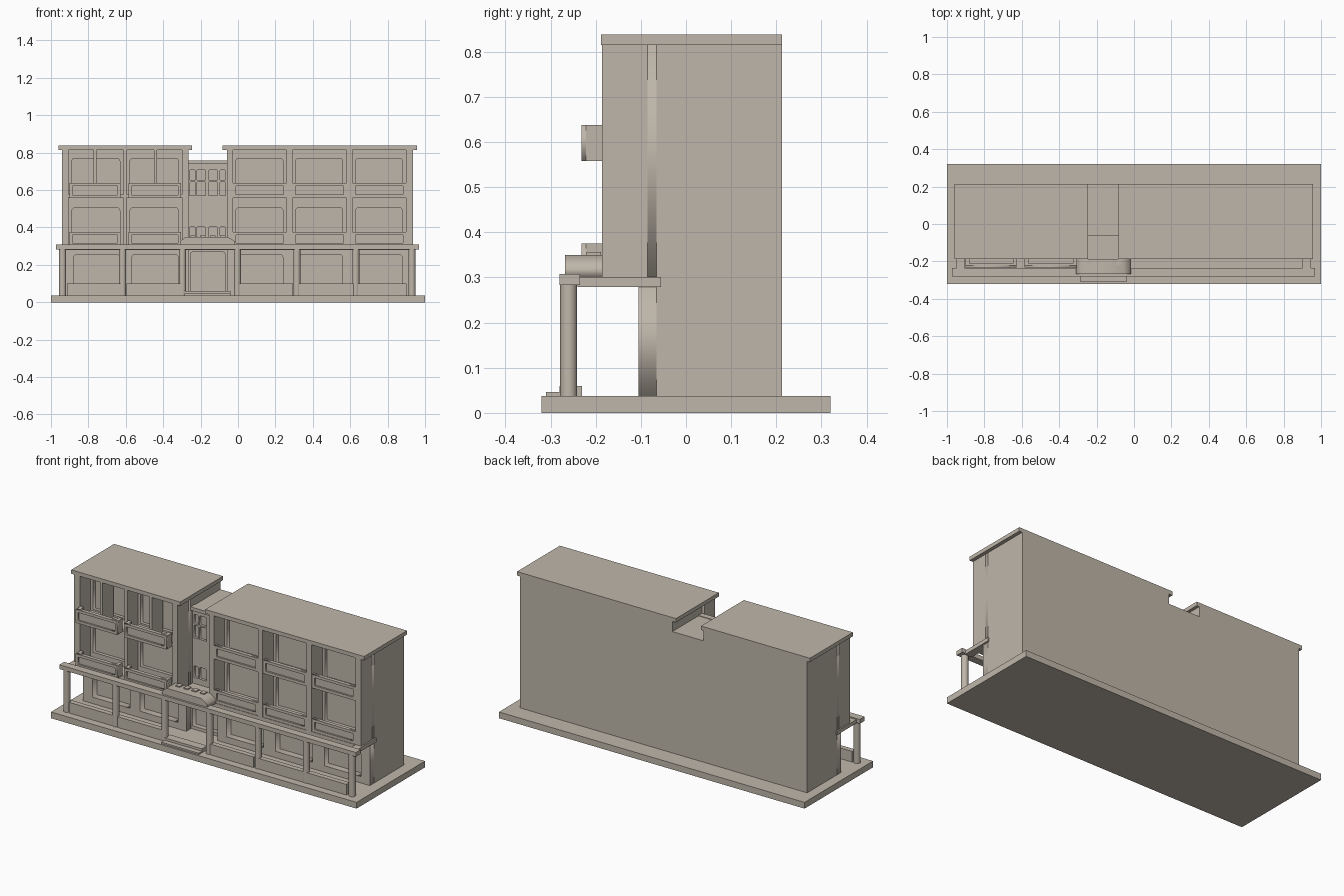
import bpy, bmesh, math

if "Cube" in bpy.data.objects:
    bpy.data.objects.remove(bpy.data.objects["Cube"])

stone = bpy.data.materials.new("beige_stone")
stone.diffuse_color = (0.52, 0.47, 0.40, 1)
stone.use_nodes = True
stone.node_tree.nodes["Principled BSDF"].inputs["Base Color"].default_value = stone.diffuse_color


def finish(name, mesh):
    mesh.materials.clear()
    mesh.materials.append(stone)
    ob = bpy.data.objects.new(name, mesh)
    bpy.context.collection.objects.link(ob)
    return ob


def box(name, x0, x1, y0, y1, z0, z1):
    bm = bmesh.new()
    bmesh.ops.create_cube(bm, size=1)
    for v in bm.verts:
        v.co = ((x0 + x1) / 2 + v.co.x * (x1 - x0),
                (y0 + y1) / 2 + v.co.y * (y1 - y0),
                (z0 + z1) / 2 + v.co.z * (z1 - z0))
    mesh = bpy.data.meshes.new(name)
    bm.to_mesh(mesh)
    bm.free()
    return finish(name, mesh)


def outline(x0, x1, z0, z1, r=0.0):
    """Rectangle whose two upper corners are rounded by r."""
    pts = [(x0, z0), (x1, z0)]
    if r == 0:
        return pts + [(x1, z1), (x0, z1)]
    for cx, start in ((x1 - r, 0), (x0 + r, 90)):
        for i in range(4):
            a = math.radians(start + 30 * i)
            pts.append((cx + r * math.cos(a), z1 - r + r * math.sin(a)))
    return pts


def plate(name, loops, y0, y1):
    """Upright plate from an outer loop and hole loops, drawn in x and z."""
    cu = bpy.data.curves.new(name, 'CURVE')
    cu.dimensions = '2D'
    cu.fill_mode = 'BOTH'
    cu.extrude = (y1 - y0) / 2
    for pts in loops:
        sp = cu.splines.new('POLY')
        sp.points.add(len(pts) - 1)
        for p, (x, z) in zip(sp.points, pts):
            p.co = (x, z, 0, 1)
        sp.use_cyclic_u = True
    tmp = bpy.data.objects.new("tmp", cu)
    bpy.context.collection.objects.link(tmp)
    mesh = bpy.data.meshes.new_from_object(
        tmp.evaluated_get(bpy.context.evaluated_depsgraph_get()))
    bpy.data.objects.remove(tmp)
    for v in mesh.vertices:
        x, z, d = v.co
        v.co = (x, (y0 + y1) / 2 - d, z)
    mesh.name = name
    return finish(name, mesh)


def framed_panel(name, x0, x1, y0, z0, z1):
    """Parapet with a sunken field on its face."""
    m = 0.016
    plate(name + "_frame", [outline(x0, x1, z0, z1),
                            outline(x0 + m, x1 - m, z0 + m, z1 - m)], y0, y0 + 0.01)
    box(name + "_back", x0, x1, y0 + 0.01, y0 + 0.022, z0, z1)


FRONT, WALL, BACK = -0.186, -0.085, 0.213
TOP = 0.815
FLOORS = ((0.30, 0.375), (0.558, 0.638))      # parapet bottom and top per floor
left_bays = [(-0.905, -0.612), (-0.594, -0.30)]
right_bays = [(-0.028, 0.26), (0.292, 0.58), (0.612, 0.898)]

# Base and rear masses
box("base_slab", -1, 1, -0.32, 0.32, 0, 0.037)
wings = {"left": (-0.942, -0.265, left_bays, -0.96, -0.247),
         "right": (-0.06, 0.936, right_bays, -0.083, 0.957)}

for side, (x0, x1, bays, r0, r1) in wings.items():
    box(side + "_wing_body", x0, x1, WALL + 0.02, BACK, 0.037, TOP)
    box(side + "_roof", r0, r1, -0.188, BACK, TOP, 0.838)
    # Window walls with rounded openings
    upper, ground = [], []
    for a, b in bays:
        wa, wb = a + 0.017, b - 0.02
        upper += [outline(wa, wb, 0.585, 0.77, 0.015), outline(wa, wb, 0.33, 0.505, 0.015)]
        ground.append(outline(wa + 0.01, wb, 0.075, 0.255, 0.015))
    plate(side + "_upper_window_wall", [outline(x0, x1, 0.30, TOP)] + upper, WALL, WALL + 0.02)
    plate(side + "_ground_window_wall", [outline(x0, x1, 0.037, 0.28)] + ground,
          -0.105, WALL + 0.02)
    # Deep piers between the bays
    edges = [x0] + [e for bay in bays for e in bay] + [x1]
    for i in range(0, len(edges), 2):
        box(side + "_pier", edges[i], edges[i + 1], FRONT, WALL, 0.30, TOP)
    # Floor slabs
    box(side + "_first_floor_slab", x0, x1, FRONT, WALL + 0.02, 0.28, 0.30)
    box(side + "_second_floor_slab", x0, x1, FRONT + 0.003, WALL, 0.56, 0.575)

# Flush parapets on the right wing
for a, b in right_bays:
    for z0, z1 in FLOORS:
        framed_panel("right_parapet", a, b, FRONT + 0.003, z0, z1)

# Projecting balconies and thin fins on the left wing
for a, b in ((-0.90, -0.628), (-0.585, -0.305)):
    for z0, z1 in FLOORS:
        framed_panel("balcony_front", a, b, -0.232, z0, z1)
        box("balcony_floor", a, b, -0.212, FRONT + 0.003, z0, z0 + 0.015)
        for s in (a, b - 0.02):
            box("balcony_side", s, s + 0.02, -0.212, FRONT + 0.003, z0, z1)
for x in (-0.764, -0.44):
    box("balcony_fin", x - 0.008, x + 0.008, FRONT, WALL, 0.575, TOP)

# Central stair tower with small windows
TX0, TX1 = -0.265, -0.06
box("tower_body", TX0, TX1, -0.03, BACK, 0.037, 0.755)
holes = []
for z0, z1 in ((0.653, 0.71), (0.57, 0.645), (0.335, 0.405)):
    for a, b in ((-0.258, -0.227), (-0.22, -0.174), (-0.157, -0.11), (-0.096, -0.066)):
        holes.append(outline(a, b, z0, z1, 0.01))
plate("tower_window_wall", [outline(TX0, TX1, 0.28, 0.755)] + holes, -0.045, -0.03)
box("tower_cornice", TX0, TX1, -0.065, -0.03, 0.738, 0.758)

# Entrance: door surround, lobby ceiling, steps
plate("door_surround", [outline(TX0, TX1, 0.037, 0.28),
                        outline(-0.255, -0.07, 0.055, 0.268, 0.01)], -0.06, -0.03)
box("entrance_ceiling", TX0, TX1, FRONT, -0.03, 0.28, 0.30)
box("lower_step", -0.285, -0.04, -0.31, -0.28, 0.037, 0.046)
box("upper_step", -0.285, -0.04, -0.28, -0.23, 0.037, 0.06)

# Entrance canopy with sloped ends and small blocks on top
plate("canopy", [[(-0.31, 0.30), (-0.015, 0.30), (-0.015, 0.325),
                  (-0.055, 0.35), (-0.28, 0.35), (-0.31, 0.325)]], -0.268, -0.186)
for i in range(4):
    x = -0.255 + i * 0.053
    box("canopy_block", x, x + 0.028, -0.22, -0.188, 0.348, 0.356)

# Colonnade: columns, beams and low walls
for x in (-0.938, -0.617, -0.297, -0.003, 0.315, 0.63, 0.93):
    bm = bmesh.new()
    bmesh.ops.create_cone(bm, cap_ends=True, segments=20, radius1=0.019,
                          radius2=0.019, depth=0.248)
    bmesh.ops.translate(bm, verts=bm.verts, vec=(x, -0.26, 0.161))
    mesh = bpy.data.meshes.new("column")
    bm.to_mesh(mesh)
    bm.free()
    for p in mesh.polygons:
        p.use_smooth = abs(p.normal.z) < 0.5
    finish("column", mesh)
box("front_beam", -0.973, 0.968, -0.28, -0.235, 0.283, 0.308)
for x0, x1 in ((-0.95, -0.905), (0.90, 0.945)):
    box("end_beam", x0, x1, -0.24, -0.055, 0.279, 0.301)
for a, b in ((-0.915, -0.625), (-0.597, -0.305), (-0.003, 0.295), (0.325, 0.62), (0.632, 0.902)):
    box("low_wall", a, b, -0.275, -0.245, 0.037, 0.10)
